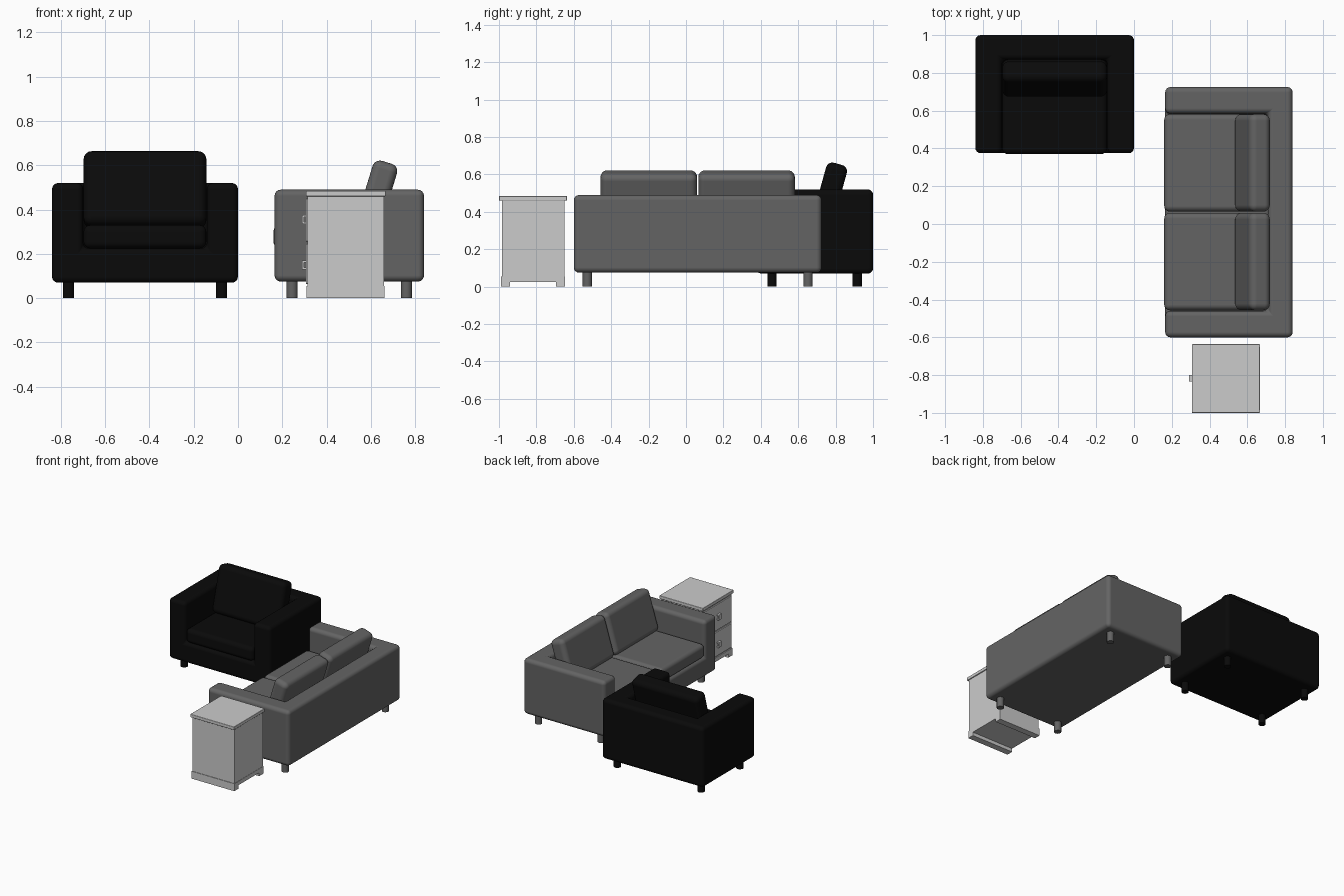
import bpy
import math
from mathutils import Matrix, Vector

cube = bpy.data.objects.get("Cube")
if cube:
    bpy.data.objects.remove(cube, do_unlink=True)


def material(name, value):
    m = bpy.data.materials.new(name)
    m.use_nodes = True
    color = (value, value, value, 1)
    m.diffuse_color = color
    m.node_tree.nodes["Principled BSDF"].inputs["Base Color"].default_value = color
    return m


BLACK = material("black_fabric", 0.003)
GREY = material("grey_fabric", 0.127)
WHITE = material("pale_paint", 0.6)


def finish(ob, name, mat, bevel=0.0, segments=3):
    ob.name = ob.data.name = name
    ob.data.materials.append(mat)
    if bevel:
        mod = ob.modifiers.new("round", "BEVEL")
        mod.width = bevel
        mod.segments = segments
        mod.limit_method = "ANGLE"
        mod.harden_normals = True
        bpy.ops.object.shade_smooth_by_angle(angle=math.radians(40))
    return ob


def box(name, low, high, mat, bevel=0.0, segments=3):
    """Axis-aligned box between two corners, with its origin at the middle."""
    low, high = Vector(low), Vector(high)
    bpy.ops.mesh.primitive_cube_add(size=1, location=(low + high) / 2)
    ob = bpy.context.object
    ob.data.transform(Matrix.Diagonal((*(high - low), 1)))
    return finish(ob, name, mat, bevel, segments)


def cut(ob, low, high):
    """Remove a box-shaped region from an object."""
    low, high = Vector(low), Vector(high)
    bpy.ops.mesh.primitive_cube_add(size=1, location=(low + high) / 2)
    cutter = bpy.context.object
    cutter.data.transform(Matrix.Diagonal((*(high - low), 1)))
    cutter.hide_render = True
    mod = ob.modifiers.new("cut", "BOOLEAN")
    mod.object = cutter
    mod.solver = "EXACT"
    bpy.ops.object.select_all(action="DESELECT")
    bpy.context.view_layer.objects.active = ob
    ob.select_set(True)
    bpy.ops.object.modifier_apply(modifier="cut")
    bpy.data.objects.remove(cutter, do_unlink=True)


def seating(prefix, center, turn, size, z0, z1, mat, places, leg, back_mid, back_size, tilt):
    """Upholstered seat facing -y, then turned and moved into place."""
    hw, hd = size[0] / 2, size[1] / 2
    arm, seat_z, cushion_z = 0.14, 0.225, 0.33
    inner, back = hw - arm, hd - 0.13
    parts = []

    # Frame: block with the sitting space cut out of it
    body = box(prefix + "_frame", (-hw, -hd, z0), (hw, hd, z1), mat)
    cut(body, (-inner, -hd - 0.1, seat_z), (inner, back, z1 + 0.1))
    mod = body.modifiers.new("round", "BEVEL")
    mod.width, mod.segments, mod.harden_normals = 0.028, 4, True
    mod.limit_method = "ANGLE"
    bpy.ops.object.shade_smooth_by_angle(angle=math.radians(40))
    parts.append(body)

    # Seat and back cushions
    step = 2 * inner / places
    for i in range(places):
        x0 = -inner + i * step + 0.003
        x1 = x0 + step - 0.006
        parts.append(box(f"{prefix}_seat_cushion_{i + 1}", (x0, -hd - 0.005, seat_z),
                         (x1, back, cushion_z), mat, 0.03, 4))
        t, h = back_size[0] / 2, back_size[1] / 2
        y, z = back_mid
        rest = box(f"{prefix}_back_cushion_{i + 1}", (x0, y - t, z - h),
                   (x1, y + t, z + h), mat, 0.035, 5)
        rest.rotation_euler.x = -math.radians(tilt)
        parts.append(rest)

    # Legs
    for sx, side in ((-1, "right"), (1, "left")):
        for sy, end in ((-1, "front"), (1, "back")):
            bpy.ops.mesh.primitive_cylinder_add(
                vertices=16, radius=0.025, depth=z0 + 0.01,
                location=(sx * leg[0], sy * leg[1], (z0 + 0.01) / 2))
            parts.append(finish(bpy.context.object, f"{prefix}_{end}_{side}_leg", mat))
            bpy.ops.object.shade_smooth_by_angle(angle=math.radians(40))

    bpy.context.view_layer.update()
    place = Matrix.Translation((*center, 0)) @ Matrix.Rotation(math.radians(turn), 4, "Z")
    for ob in parts:
        ob.matrix_world = place @ ob.matrix_world


seating("armchair", (-0.42, 0.6875), 0, (0.84, 0.625), 0.07, 0.52, BLACK, 1,
        (0.346, 0.228), (0.08, 0.49), (0.115, 0.345), 15.5)
seating("sofa", (0.5025, 0.0625), -90, (1.325, 0.675), 0.075, 0.49, GREY, 2,
        (0.59, 0.258), (0.125, 0.465), (0.115, 0.31), 17)

# Bedside cabinet: carcass, top and floor-standing sides
X0, X1, Y0, Y1 = 0.314, 0.66, -0.985, -0.65
MID = (Y0 + Y1) / 2
box("cabinet_carcass", (X0, Y0, 0.028), (X1, Y1, 0.462), WHITE)
box("cabinet_top", (0.306, -1.0, 0.46), (0.667, -0.636, 0.485), WHITE, 0.004, 2)
for name, y0, y1 in (("right", Y0 - 0.004, Y0 + 0.045), ("left", Y1 - 0.045, Y1 + 0.004)):
    box(f"cabinet_{name}_foot", (X0 - 0.005, y0, 0), (X1 + 0.002, y1, 0.028), WHITE)
box("cabinet_plinth", (X0 - 0.005, Y0 - 0.004, 0.026), (X1 + 0.002, Y1 + 0.004, 0.055), WHITE)

# Drawers with bracket handles
for name, z0, z1, grip in (("lower", 0.065, 0.245, 0.15), ("upper", 0.257, 0.45, 0.355)):
    box(f"{name}_drawer", (0.306, Y0 + 0.008, z0), (X0 + 0.002, Y1 - 0.008, z1), WHITE, 0.002, 1)
    box(f"{name}_handle_bar", (0.29, MID - 0.017, grip - 0.02),
        (0.297, MID + 0.017, grip + 0.02), WHITE)
    for s in (-1, 1):
        zc = grip + s * 0.016
        box(f"{name}_handle_post", (0.296, MID - 0.017, zc - 0.004),
            (0.307, MID + 0.017, zc + 0.004), WHITE)
